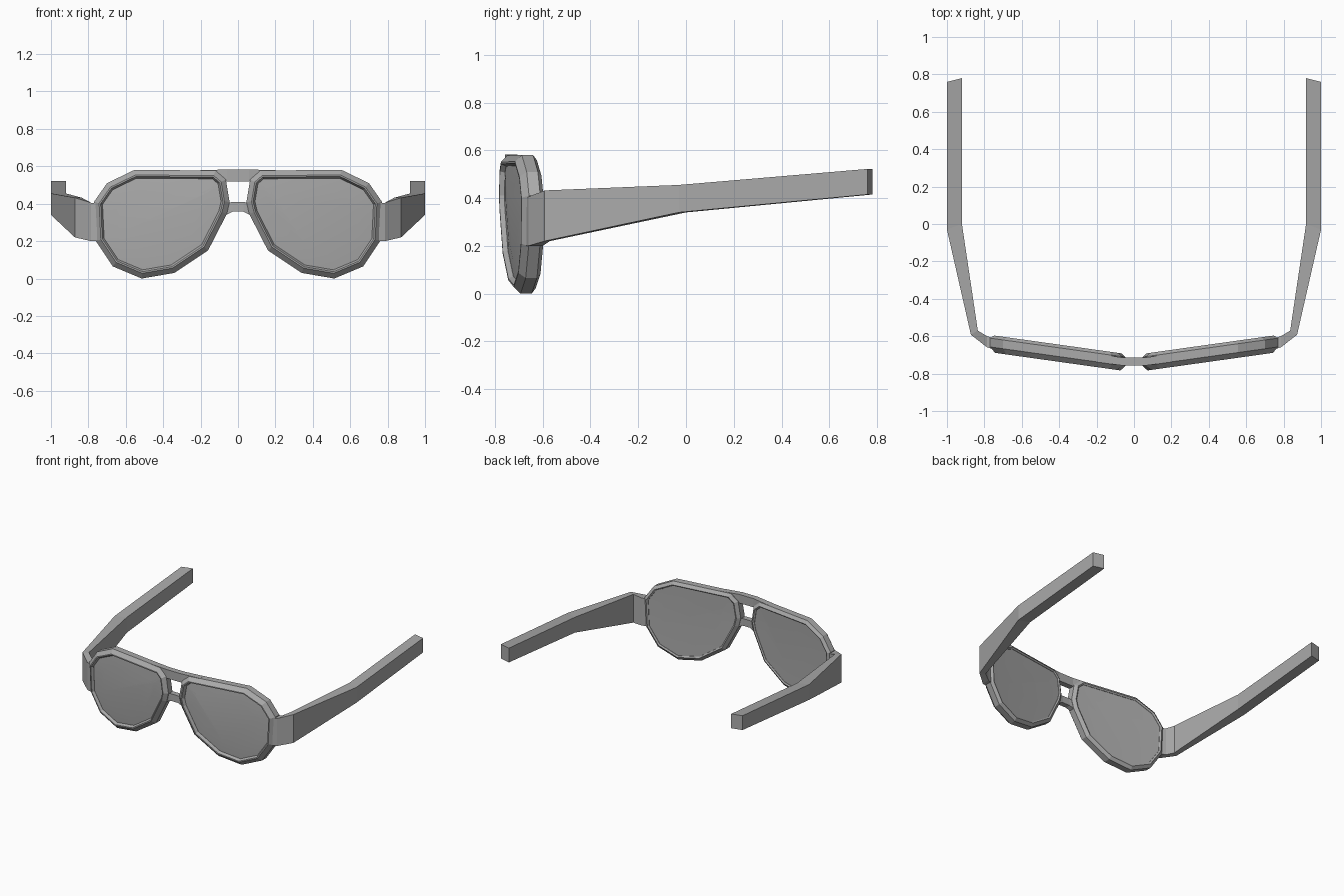
import bpy, bmesh, math
from mathutils import Vector

cube = bpy.data.objects.get("Cube")
if cube:
    bpy.data.objects.remove(cube, do_unlink=True)

grey = bpy.data.materials.new("plain grey")
grey.use_nodes = True
COLOUR = (0.4, 0.4, 0.4, 1)
grey.diffuse_color = COLOUR
grey.node_tree.nodes["Principled BSDF"].inputs["Base Color"].default_value = COLOUR


def finish(name, bm, smooth=False):
    bmesh.ops.recalc_face_normals(bm, faces=bm.faces)
    mesh = bpy.data.meshes.new(name)
    bm.to_mesh(mesh)
    bm.free()
    mesh.materials.append(grey)
    obj = bpy.data.objects.new(name, mesh)
    bpy.context.collection.objects.link(obj)
    if smooth:
        bpy.ops.object.select_all(action='DESELECT')
        obj.select_set(True)
        bpy.context.view_layer.objects.active = obj
        bpy.ops.object.shade_smooth_by_angle(angle=math.radians(25))
    return obj


def skin(name, rings, closed=False, smooth=False):
    """Join rings of points with quads; cap the ends or close into a loop."""
    bm = bmesh.new()
    rows = [[bm.verts.new(p) for p in ring] for ring in rings]
    n = len(rows[0])
    pairs = list(zip(rows, rows[1:]))
    if closed:
        pairs.append((rows[-1], rows[0]))
    else:
        bm.faces.new(rows[0])
        bm.faces.new(rows[-1])
    for a, b in pairs:
        for i in range(n):
            j = (i + 1) % n
            bm.faces.new((a[i], a[j], b[j], b[i]))
    return finish(name, bm, smooth)


# Rim outline in x, z for the left eye, clockwise from the inner top corner
OUTLINE = [Vector(p) for p in (
    (0.12, 0.578), (0.555, 0.58), (0.70, 0.51), (0.77, 0.41), (0.76, 0.20),
    (0.67, 0.065), (0.515, 0.0), (0.34, 0.03), (0.16, 0.15), (0.06, 0.345),
    (0.045, 0.41), (0.065, 0.53))]


def inset(d):
    """Outline moved inwards by d with mitred corners."""
    out = []
    for i, p in enumerate(OUTLINE):
        a = (p - OUTLINE[i - 1]).normalized()
        b = (OUTLINE[(i + 1) % len(OUTLINE)] - p).normalized()
        na, nb = Vector((a.y, -a.x)), Vector((b.y, -b.x))
        out.append(p + (na + nb) * d / (1 + na.dot(nb)))
    return out


def ring(side, d, depth):
    return [(side * p.x, -0.793 + 0.14 * p.x + depth, p.y) for p in inset(d)]


def station(side, front, back, low, high):
    (fx, fy), (bx, by) = front, back
    return [(side * fx, fy, low), (side * fx, fy, high),
            (side * bx, by, high), (side * bx, by, low)]


RIM = [(0.045, 0.02), (0.035, 0.0), (0.027, 0.0), (0.0, 0.028),
       (0.0, 0.075), (0.022, 0.092), (0.032, 0.085)]
LENS = [(0.12, 0.014), (0.03, 0.022), (0.02, 0.083), (0.12, 0.08)]

for label, s in (("left", 1), ("right", -1)):
    skin(label + "_rim", [ring(s, d, y) for d, y in RIM], closed=True)
    skin(label + "_lens", [ring(s, d, y) for d, y in LENS], smooth=True)
    # Hinge block and side arm as one bent, tapering bar
    skin(label + "_arm", [
        station(s, (0.755, -0.668), (0.755, -0.61), 0.20, 0.405),
        station(s, (0.785, -0.66), (0.785, -0.60), 0.20, 0.405),
        station(s, (0.872, -0.592), (0.835, -0.57), 0.22, 0.432),
        station(s, (1.0, -0.03), (0.92, 0.0), 0.34, 0.455),
        station(s, (1.0, 0.76), (0.92, 0.78), 0.415, 0.522)])

# Brow bar between the rims
skin("brow_bar", [station(1, (x, f), (x, b), low, high) for x, f, b, low, high in (
    (-0.20, -0.738, -0.692, 0.555, 0.579), (-0.06, -0.757, -0.715, 0.518, 0.583),
    (0.06, -0.757, -0.715, 0.518, 0.583), (0.20, -0.738, -0.692, 0.555, 0.579))])

# Nose bridge, slightly arched
skin("nose_bridge", [station(1, (x, f), (x, b), low, high) for x, f, b, low, high in (
    (-0.075, -0.75, -0.71, 0.335, 0.395), (-0.03, -0.755, -0.715, 0.357, 0.41),
    (0.03, -0.755, -0.715, 0.357, 0.41), (0.075, -0.75, -0.71, 0.335, 0.395))])
